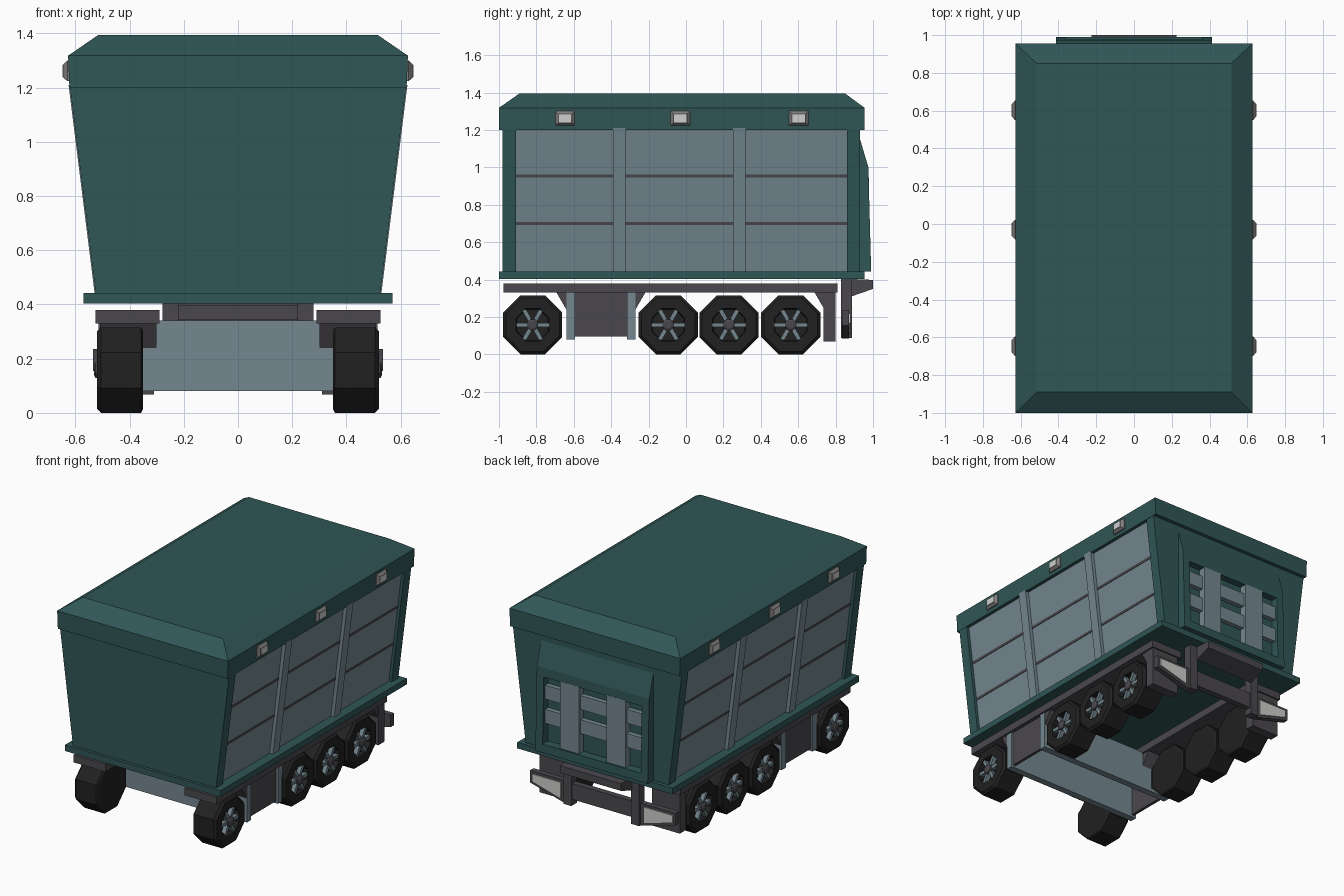
import bpy, bmesh, math
from mathutils import Matrix

if "Cube" in bpy.data.objects:
    bpy.data.objects.remove(bpy.data.objects["Cube"])


def material(name, r, g, b):
    m = bpy.data.materials.new(name)
    m.diffuse_color = (r, g, b, 1)
    m.use_nodes = True
    m.node_tree.nodes["Principled BSDF"].inputs["Base Color"].default_value = m.diffuse_color
    return m


TEAL = material("teal paint", .030, .093, .093)
BLUE = material("blue grey metal", .175, .245, .275)
DARK = material("dark grey chassis", .069, .064, .074)
TYRE = material("black rubber", .015, .015, .015)
LAMP = material("pale lamp", .62, .62, .61)
BEZEL = material("lamp bezel grey", .22, .21, .21)


def finish(name, bm, mat):
    bmesh.ops.recalc_face_normals(bm, faces=bm.faces)
    me = bpy.data.meshes.new(name)
    bm.to_mesh(me)
    bm.free()
    me.materials.append(mat)
    ob = bpy.data.objects.new(name, me)
    bpy.context.collection.objects.link(ob)
    return ob


def loft(name, loops, mat, caps=True):
    """Skin a list of point rings into a closed solid."""
    bm = bmesh.new()
    rings = [[bm.verts.new(p) for p in lp] for lp in loops]
    n = len(rings[0])
    for a, b in zip(rings, rings[1:]):
        for i in range(n):
            j = (i + 1) % n
            bm.faces.new((a[i], a[j], b[j], b[i]))
    if caps:
        bm.faces.new(rings[0])
        bm.faces.new(rings[-1])
    return finish(name, bm, mat)


def prism(name, pts, axis, a, b, mat):
    """Extrude a 2D profile: axis x uses (y,z), y uses (x,z), z uses (x,y)."""
    def at(p, t):
        return {'x': (t, p[0], p[1]), 'y': (p[0], t, p[1]), 'z': (p[0], p[1], t)}[axis]
    return loft(name, [[at(p, t) for p in pts] for t in (a, b)], mat)


def box(name, x0, x1, y0, y1, z0, z1, mat):
    return prism(name, rect(x0, x1, y0, y1), 'z', z0, z1, mat)


def rect(x0, x1, y0, y1):
    return [(x0, y0), (x1, y0), (x1, y1), (x0, y1)]


def wall_x(z):
    """Half width of the flared body at a height."""
    return .525 + (z - .44) * .125


def slice_pts(z0, z1, d=0.0):
    a, b = wall_x(z0) + d, wall_x(z1) + d
    return [(-a, z0), (a, z0), (b, z1), (-b, z1)]


# Body: end walls, recessed core, base flange
prism("front_wall", slice_pts(.44, 1.21), 'y', -.98, -.91, TEAL)
prism("back_wall", slice_pts(.44, 1.21), 'y', .86, .93, TEAL)
prism("side_panels", slice_pts(.44, 1.21, -.02), 'y', -.91, .86, BLUE)
box("base_flange", -.57, .57, -1.0, .955, .403, .443, TEAL)

# Roof band with hipped cover
def ring(x, y0, y1, z):
    return [(px, py, z) for px, py in rect(-x, x, y0, y1)]

loft("roof_cover", [ring(.622, -1, .955, 1.2), ring(.627, -1, .955, 1.318),
                    ring(.515, -.89, .85, 1.395)], TEAL)

# Side grooves, ribs and marker lamps
for z in (.70, .953):
    prism("panel_groove", slice_pts(z - .008, z + .008, -.017), 'y', -.91, .86, DARK)
for y in (-.357, .285):
    prism("side_rib", slice_pts(.44, 1.21, .004), 'y', y - .033, y + .033, BLUE)
for s in (1, -1):
    for y in (-.647, -.03, .602):
        def lamp_ring(x, w, h):
            return [(s * x, y + py, 1.262 + pz) for py, pz in rect(-w, w, -h, h)]
        loft("marker_bezel", [lamp_ring(.615, .052, .038), lamp_ring(.63, .052, .038),
                              lamp_ring(.645, .036, .024)], BEZEL)
        loft("marker_lamp", [lamp_ring(.64, .034, .022), lamp_ring(.648, .034, .022)], LAMP)

# Rear door: bulged frame around a barred opening
header = [(.925, .94), (.977, .94), (.975, 1.0), (.925, 1.17)]
sill = [(.925, .443), (.99, .443), (.989, .50), (.925, .50)]
jamb = [(.925, .443), (.99, .443), (.975, 1.0), (.925, 1.17)]
prism("door_header", header, 'x', -.36, .36, TEAL)
prism("door_sill", sill, 'x', -.36, .36, TEAL)
for s in (1, -1):
    prism("door_jamb", jamb, 'x', s * .36, s * .412, TEAL)
    box("door_upright_bar", s * .17 - .07, s * .17 + .07, .928, .978, .49, .945, BLUE)
for z in (.675, .835):
    box("door_cross_bar", -.36, .36, .928, .962, z - .046, z + .046, BLUE)

# Wheels
def wheel(s, y):
    def circ(x, r, n=8):
        return [(s * x, y + r * math.cos((i + .5) * math.tau / n),
                 .158 + r * math.sin((i + .5) * math.tau / n)) for i in range(n)]
    prof = [(.35, .155), (.358, .171), (.505, .171), (.52, .155), (.52, .095), (.488, .09)]
    loft("tyre", [circ(x, r) for x, r in prof], TYRE)
    loft("wheel_hub", [circ(.485, .034), circ(.525, .032), circ(.532, .02)], DARK)
    for k in range(6):
        ob = box("wheel_spoke", -.014, .014, -.011, .011, .025, .09, BLUE)
        ob.data.transform(Matrix.Translation((s * .502, y, .158))
                          @ Matrix.Rotation(math.radians(30 + 60 * k), 4, 'X'))


for s in (1, -1):
    for y in (-.82, -.095, .23, .56):
        wheel(s, y)

    # Mudguard rail with angled ends
    box("mudguard_rail", s * .29, s * .525, -.975, .81, .33, .38, DARK)
    box("rear_mudguard", s * .31, s * .515, .735, .80, .068, .335, DARK)
    for y, d in ((-.64, -1), (-.27, 1), (.74, -1)):
        prism("mudguard_gusset", [(y, .335), (y + d * .055, .335), (y, .24)], 'x',
              s * .30, s * .51, DARK)

    # Side cover of the underbody bay
    box("bay_side_panel", s * .48, s * .50, -.60, -.31, .095, .34, DARK)

    # Rear bumper posts and tail lamps
    box("bumper_post", s * .22, s * .278, .83, .888, .088, .403, DARK)
    frame = [(s * .275, .085), (s * .535, .155), (s * .535, .235), (s * .275, .235)]
    lens = [(s * .305, .11), (s * .515, .168), (s * .515, .218), (s * .305, .218)]
    prism("tail_lamp_housing", frame, 'y', .835, .872, DARK)
    prism("tail_lamp", lens, 'y', .868, .879, LAMP)

# Underbody bay cross plates
for y in (-.617, -.292):
    box("bay_cross_plate", -.513, .513, y - .023, y + .023, .08, .34, BLUE)

# Rear bumper bar and step
box("bumper_bar", -.25, .25, .84, .88, .13, .235, DARK)
box("bumper_top_bar", -.25, .25, .84, .888, .345, .398, DARK)
prism("rear_step", [(.885, .31), (1.0, .35), (1.0, .398), (.885, .403)], 'x', -.225, .225, DARK)
